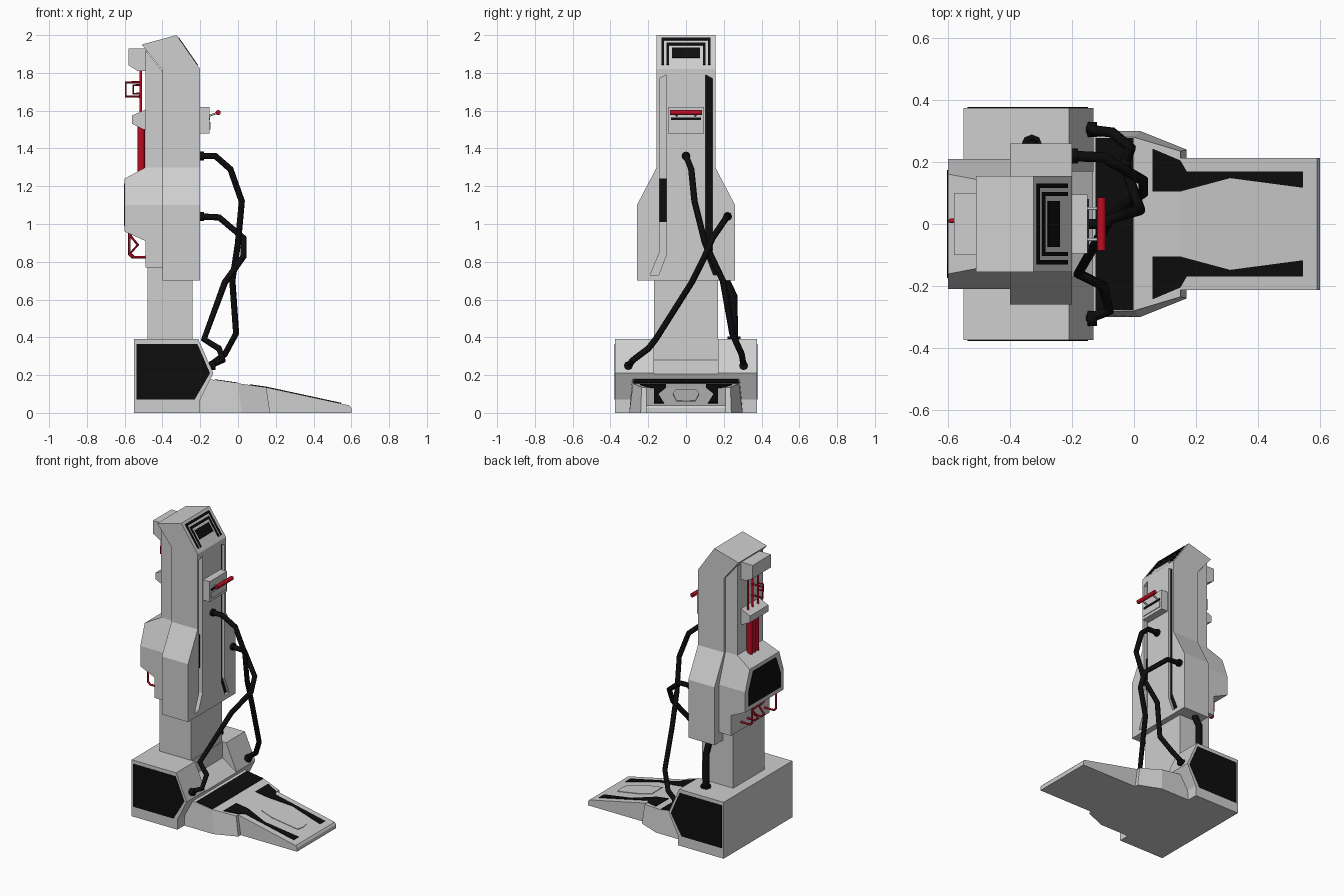
import bpy, bmesh, math
from mathutils import Vector

if "Cube" in bpy.data.objects:
    bpy.data.objects.remove(bpy.data.objects["Cube"])


def material(name, rgb):
    m = bpy.data.materials.new(name)
    m.diffuse_color = (*rgb, 1)
    m.use_nodes = True
    m.node_tree.nodes["Principled BSDF"].inputs["Base Color"].default_value = m.diffuse_color
    return m


GREY = material("light grey", (0.62, 0.62, 0.62))
BLACK = material("black", (0.004, 0.004, 0.004))
RED = material("red", (0.5, 0.004, 0.016))


def loft(name, a, b, mat):
    """Closed solid between two matching rings of 3D points."""
    bm = bmesh.new()
    va = [bm.verts.new(p) for p in a]
    vb = [bm.verts.new(p) for p in b]
    n = len(a)
    bm.faces.new(va)
    bm.faces.new(vb[::-1])
    for i in range(n):
        j = (i + 1) % n
        bm.faces.new((va[i], vb[i], vb[j], va[j]))
    bmesh.ops.recalc_face_normals(bm, faces=bm.faces)
    me = bpy.data.meshes.new(name)
    bm.to_mesh(me)
    bm.free()
    me.materials.append(mat)
    ob = bpy.data.objects.new(name, me)
    bpy.context.collection.objects.link(ob)
    return ob


def prism_y(name, xz, y0, y1, mat=GREY):
    return loft(name, [(x, y0, z) for x, z in xz], [(x, y1, z) for x, z in xz], mat)


def prism_x(name, yz, x0, x1, mat=GREY):
    return loft(name, [(x0, y, z) for y, z in yz], [(x1, y, z) for y, z in yz], mat)


def box(name, x0, x1, y0, y1, z0, z1, mat=GREY):
    return prism_y(name, [(x0, z0), (x1, z0), (x1, z1), (x0, z1)], y0, y1, mat)


def mirror(half):
    """Complete a symmetric outline in y from its positive half."""
    return half + [(-y, z) for y, z in reversed(half)]


def cut(target, cutter):
    mod = target.modifiers.new("cut", 'BOOLEAN')
    mod.object, mod.operation, mod.solver = cutter, 'DIFFERENCE', 'EXACT'
    bpy.context.view_layer.objects.active = target
    bpy.ops.object.modifier_apply(modifier=mod.name)


def tube(name, pts, r, mat, sides=2):
    cu = bpy.data.curves.new(name, 'CURVE')
    cu.dimensions, cu.bevel_depth, cu.bevel_resolution = '3D', r, sides
    cu.use_fill_caps = True
    sp = cu.splines.new('POLY')
    sp.points.add(len(pts) - 1)
    for p, co in zip(sp.points, pts):
        p.co = (*co, 1)
    cu.materials.append(mat)
    ob = bpy.data.objects.new(name, cu)
    bpy.context.collection.objects.link(ob)
    bpy.ops.object.select_all(action='DESELECT')
    ob.select_set(True)
    bpy.context.view_layer.objects.active = ob
    bpy.ops.object.convert(target='MESH')
    bpy.ops.object.shade_smooth_by_angle(angle=math.radians(50))
    return ob


# Base block with a recess in the middle of its sloped front
base = prism_y("base_block", [(-.55, 0), (-.2, 0), (-.2, .07), (-.13, .21), (-.21, .39), (-.55, .39)], -.375, .375)
notch = prism_y("notch_cutter", [(-.236, .28), (-.13, .205), (-.05, .205), (-.05, .45), (-.236, .45)], -.17, .17)
cut(base, notch)
bpy.data.objects.remove(notch)
panel = [(-.537, .07), (-.23, .07), (-.148, .21), (-.215, .365), (-.537, .365)]
for s, side in ((1, "left"), (-1, "right")):
    prism_y("base_panel_" + side, panel, s * .37, s * .378, BLACK)

# Neck
box("neck", -.48, -.24, -.17, .17, .38, .78)


# Foot: wide heel and tapering toe
def top(x):
    return .175 - (x + .13) * .143 if x <= .15 else .135 - (x - .15) * .216


low = [(-.21, .3), (.02, .3), (.17, .24), (.17, .21)]
high = [(-.21, .285), (0, .28), (.15, .235), (.15, .21)]
loft("foot_heel", [(x, y, 0) for x, y in mirror(low) if 0] or
     [(x, y, 0) for x, y in low + [(x, -y) for x, y in reversed(low)]],
     [(x, y, top(x)) for x, y in high + [(x, -y) for x, y in reversed(high)]], GREY)
prism_y("foot_toe", [(.15, 0), (.6, 0), (.6, .025), (.59, top(.59)), (.15, top(.15))], -.213, .213)


def foot_plate(name, xy, mat, h=.004):
    loft(name, [(x, y, top(x) - .002) for x, y in xy], [(x, y, top(x) + h) for x, y in xy], mat)


foot_plate("ankle_plate", [(-.125, -.277), (-.002, -.277), (-.002, .277), (-.125, .277)], BLACK)
for s, side in ((1, "left"), (-1, "right")):
    foot_plate("heel_strip_" + side, [(.06, s * .105), (.15, s * .105), (.15, s * .205), (.06, s * .243)], BLACK)
    foot_plate("toe_strip_" + side, [(.1501, s * .105), (.31, s * .148), (.545, s * .117),
                                     (.545, s * .17), (.17, s * .17), (.1501, s * .205)], BLACK)
foot_plate("toe_hatch", [(.22, -.055), (.31, -.07), (.49, -.05), (.5, 0), (.49, .05), (.31, .07), (.22, .055)], GREY)

# Tower: column with slanted head, and flared wings
column = prism_y("column", [(-.2, .7), (-.2, 1.82), (-.325, 2), (-.51, 1.95), (-.4, 1.815), (-.4, .7)], -.155, .155)
wings = [prism_x("wing_" + side, [(s * .155, 1.3), (s * .26, 1.1), (s * .26, .7), (s * .155, .7)], -.4, -.2)
         for s, side in ((1, "left"), (-1, "right"))]

# Grooves running down the tower face
groove = [(.103, 1.79), (.14, 1.77), (.14, .85), (.19, .73), (.145, .73), (.103, .84)]
for s, wing in zip((1, -1), wings):
    cutter = prism_x("groove_cutter", [(s * y, z) for y, z in groove], -.225, -.1)
    cut(column, cutter)
    cut(wing, cutter)
    bpy.data.objects.remove(cutter)
prism_x("groove_floor", groove, -.228, -.219, BLACK)
box("groove_vent", -.228, -.219, -.14, -.103, 1.01, 1.24, BLACK)

# Back slab, rear bulge, head box and bracket
prism_y("back_slab", [(-.4, .95), (-.4, 1.81), (-.49, 1.92), (-.49, .95)], -.14, .14)
prism_x("back_skirt", mirror([(.14, 1.3), (.21, 1.1), (.21, .77)]), -.49, -.4)
loft("rear_bulge", [(-.49, y, z) for y, z in mirror([(.14, 1.3), (.21, 1.1), (.21, .91)])],
     [(-.6, y, z) for y, z in mirror([(.161, 1.24), (.21, 1.1), (.21, .96)])], GREY)
prism_x("rear_panel", mirror([(.125, 1.215), (.175, 1.09), (.175, .99)]), -.603, -.596, BLACK)
prism_y("head_box", [(-.48, 1.93), (-.58, 1.93), (-.58, 1.84), (-.53, 1.81), (-.48, 1.81)], -.1, .1)
prism_y("bracket", [(-.48, 1.61), (-.56, 1.575), (-.56, 1.53), (-.5, 1.5), (-.48, 1.5)], -.1, .1)

# Vent on the sloped head: two nested frames of bars and a centre plate
foot_pt, up = Vector((-.2, 0, 1.82)), Vector((-.125, 0, .18))
normal = Vector((.18, 0, .125)).normalized()


def head_plate(name, y0, y1, t0, t1):
    ring = [foot_pt + up * t + Vector((0, y, 0)) for y, t in ((y0, t0), (y1, t0), (y1, t1), (y0, t1))]
    loft(name, [p - normal * .002 for p in ring], [p + normal * .003 for p in ring], BLACK)


for i, (w, t) in enumerate(((.13, .92), (.104, .78))):
    head_plate(f"vent_top_{i}", -w, w, t - .08, t)
    for s in (1, -1):
        head_plate(f"vent_side_{i}_{s}", *sorted((s * w, s * (w - .014))), .12, t - .08)
head_plate("vent_centre", -.075, .075, .33, .63)

# Control box with lever
box("control_box", -.21, -.15, -.095, .095, 1.48, 1.62)
box("control_slot", -.155, -.147, -.08, .08, 1.55, 1.565, BLACK)
box("control_plate", -.155, -.145, -.08, .08, 1.5, 1.54)
for y in (-.05, .05):
    tube("lever_arm", [(-.16, y, 1.57), (-.105, y, 1.59)], .005, GREY)
tube("lever_handle", [(-.105, -.085, 1.59), (-.105, .085, 1.59)], .014, RED)

# Hoses with end sockets
hose_a = [(-.21, 0, 1.36), (-.12, 0, 1.36), (-.04, .028, 1.29), (.02, .045, 1.12), (0, .1, .9),
          (-.03, .195, .7), (-.01, .245, .42), (-.07, .295, .31), (-.15, .305, .25)]
hose_b = [(-.21, .22, 1.04), (-.1, .215, 1.035), (.03, .14, .925), (.03, .1, .83), (-.07, .03, .69),
          (-.18, -.16, .39), (-.1, -.2, .34), (-.08, -.28, .28), (-.15, -.305, .25)]
for name, pts in (("upper_hose", hose_a), ("lower_hose", hose_b)):
    tube(name, pts, .017, BLACK)
    for x, y, z in (pts[0], pts[-1]):
        tube(name + "_socket", [(x, y, z), (x + .03, y, z)], .024, BLACK)
tube("rear_hose", [(-.33, .21, .76), (-.33, .215, .69), (-.33, .25, .62), (-.33, .255, .38)], .022, BLACK)
tube("rear_hose_socket", [(-.33, .255, .38), (-.33, .255, .405)], .034, BLACK)

# Red pipes on the back
for y in (-.034, 0, .034):
    tube("red_cylinder", [(-.512, y, 1.25), (-.512, y, 1.52)], .02, RED)
for y in (-.05, .01, .06):
    tube("upper_pipe", [(-.515, y, 1.58), (-.515, y, 1.83)], .007, RED)
tube("pipe_loop", [(-.51, .01, 1.75), (-.594, .01, 1.75), (-.594, .01, 1.675), (-.51, .01, 1.675)], .007, RED)
tube("pipe_small_loop", [(-.51, -.05, 1.735), (-.555, -.05, 1.735), (-.555, -.05, 1.69), (-.51, -.05, 1.69)], .006, RED)
for y in (-.16, .1):
    tube("lower_pipe", [(-.575, y, .97), (-.575, y, .84), (-.56, y, .825), (-.48, y, .825)], .007, RED)
for y in (-.04, .03):
    tube("bent_pipe", [(-.575, y, .97), (-.565, y, .93), (-.53, y, .89), (-.57, y, .845),
                       (-.55, y, .825), (-.48, y, .825)], .007, RED)
